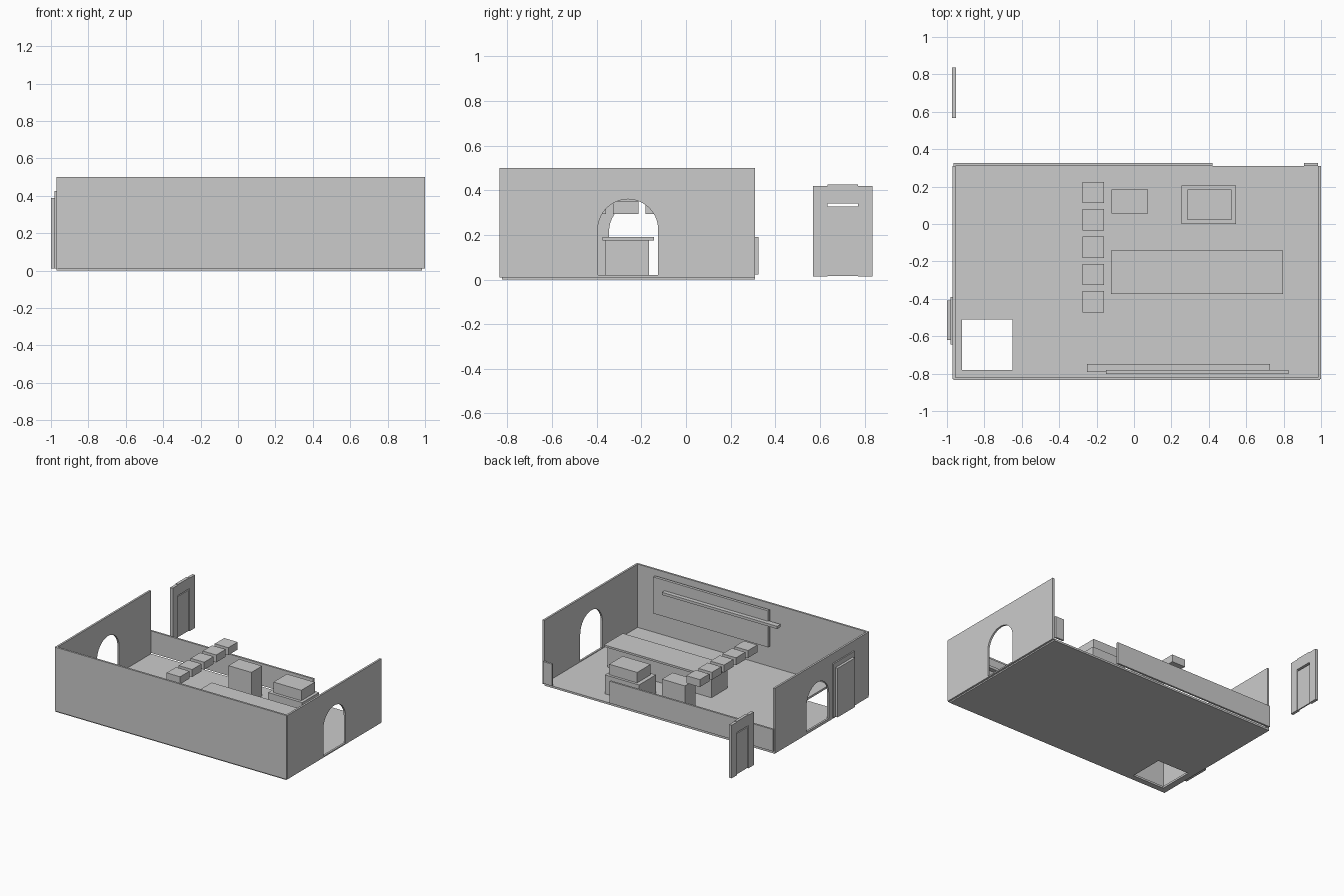
import bpy, bmesh, math
from mathutils import Vector

if "Cube" in bpy.data.objects:
    bpy.data.objects.remove(bpy.data.objects["Cube"])


def finish(name, bm):
    bmesh.ops.recalc_face_normals(bm, faces=bm.faces)
    mesh = bpy.data.meshes.new(name)
    bm.to_mesh(mesh)
    bm.free()
    ob = bpy.data.objects.new(name, mesh)
    bpy.context.collection.objects.link(ob)
    return ob


def box(name, x0, x1, y0, y1, z0, z1):
    bm = bmesh.new()
    bmesh.ops.create_cube(bm, size=1)
    for v in bm.verts:
        v.co = Vector((x1 if v.co.x > 0 else x0,
                       y1 if v.co.y > 0 else y0,
                       z1 if v.co.z > 0 else z0))
    return finish(name, bm)


def extrude(bm, offset):
    r = bmesh.ops.extrude_face_region(bm, geom=bm.faces[:])
    vs = [g for g in r["geom"] if isinstance(g, bmesh.types.BMVert)]
    bmesh.ops.translate(bm, verts=vs, vec=offset)


def arch_wall(name, x0, x1, y0, y1, z0, z1, centre, radius, spring, steps=20):
    """Side wall in the yz plane with a round-topped doorway."""
    pts = [(y0, z0), (centre - radius, z0)]
    for i in range(steps + 1):
        a = math.pi * (1 - i / steps)
        pts.append((centre + radius * math.cos(a), spring + radius * math.sin(a)))
    pts += [(centre + radius, z0), (y1, z0), (y1, z1), (y0, z1)]
    bm = bmesh.new()
    bm.faces.new([bm.verts.new((x0, y, z)) for y, z in pts])
    extrude(bm, (x1 - x0, 0, 0))
    finish(name, bm)
    box(name + "_sill", x0, x1, centre - radius, centre + radius, z0, z0 + 0.01)


# Floor slab with a square opening in one corner
xs, ys = (-0.97, -0.92, -0.65, 0.985), (-0.825, -0.78, -0.51, 0.31)
bm = bmesh.new()
grid = [[bm.verts.new((x, y, 0)) for y in ys] for x in xs]
for i in range(3):
    for j in range(3):
        if (i, j) != (1, 1):
            bm.faces.new((grid[i][j], grid[i + 1][j], grid[i + 1][j + 1], grid[i][j + 1]))
extrude(bm, (0, 0, 0.015))
finish("floor", bm)

# Walls
box("front_wall", -0.965, 0.995, -0.835, -0.82, 0.01, 0.5)
arch_wall("right_wall", 0.985, 1.0, -0.83, 0.31, 0.01, 0.5, -0.26, 0.135, 0.225)
arch_wall("left_wall", -0.97, -0.955, -0.83, 0.31, 0.01, 0.5, -0.21, 0.135, 0.215)
box("back_low_wall", -0.965, 0.42, 0.31, 0.325, 0.022, 0.19)
box("back_wall_stub", 0.91, 0.985, 0.31, 0.325, 0.022, 0.19)

# Door on the left wall
box("side_door_frame", -0.98, -0.97, -0.645, -0.39, 0.012, 0.425)
box("side_door_panel", -1.0, -0.98, -0.62, -0.41, 0.012, 0.388)

# Free-standing door behind the room
for side, y in (("left", 0.568), ("right", 0.77)):
    box("door_post_" + side, -0.973, -0.951, y, y + 0.066, 0.013, 0.42)
box("door_lintel", -0.973, -0.951, 0.634, 0.77, 0.34, 0.425)
box("door_leaf", -0.967, -0.957, 0.634, 0.77, 0.016, 0.328)

# Long counter
box("counter_body", -0.1, 0.78, -0.36, -0.165, 0.015, 0.175)
box("counter_top", -0.123, 0.797, -0.373, -0.143, 0.175, 0.19)

# Row of hanging lamp blocks
for i in range(5):
    y = 0.168 - i * 0.146
    box(f"hanging_block_{i + 1}", -0.275, -0.16, y - 0.057, y + 0.057, 0.293, 0.35)

# Back cabinets
box("small_cabinet", -0.12, 0.075, 0.055, 0.185, 0.015, 0.245)
box("oven_base", 0.255, 0.545, 0.0, 0.205, 0.015, 0.16)
box("oven_upper", 0.285, 0.522, 0.022, 0.185, 0.16, 0.24)

# Board and shelf along the front wall
box("wall_board", -0.15, 0.825, -0.802, -0.78, 0.18, 0.46)
box("wall_shelf", -0.25, 0.728, -0.79, -0.748, 0.36, 0.38)
